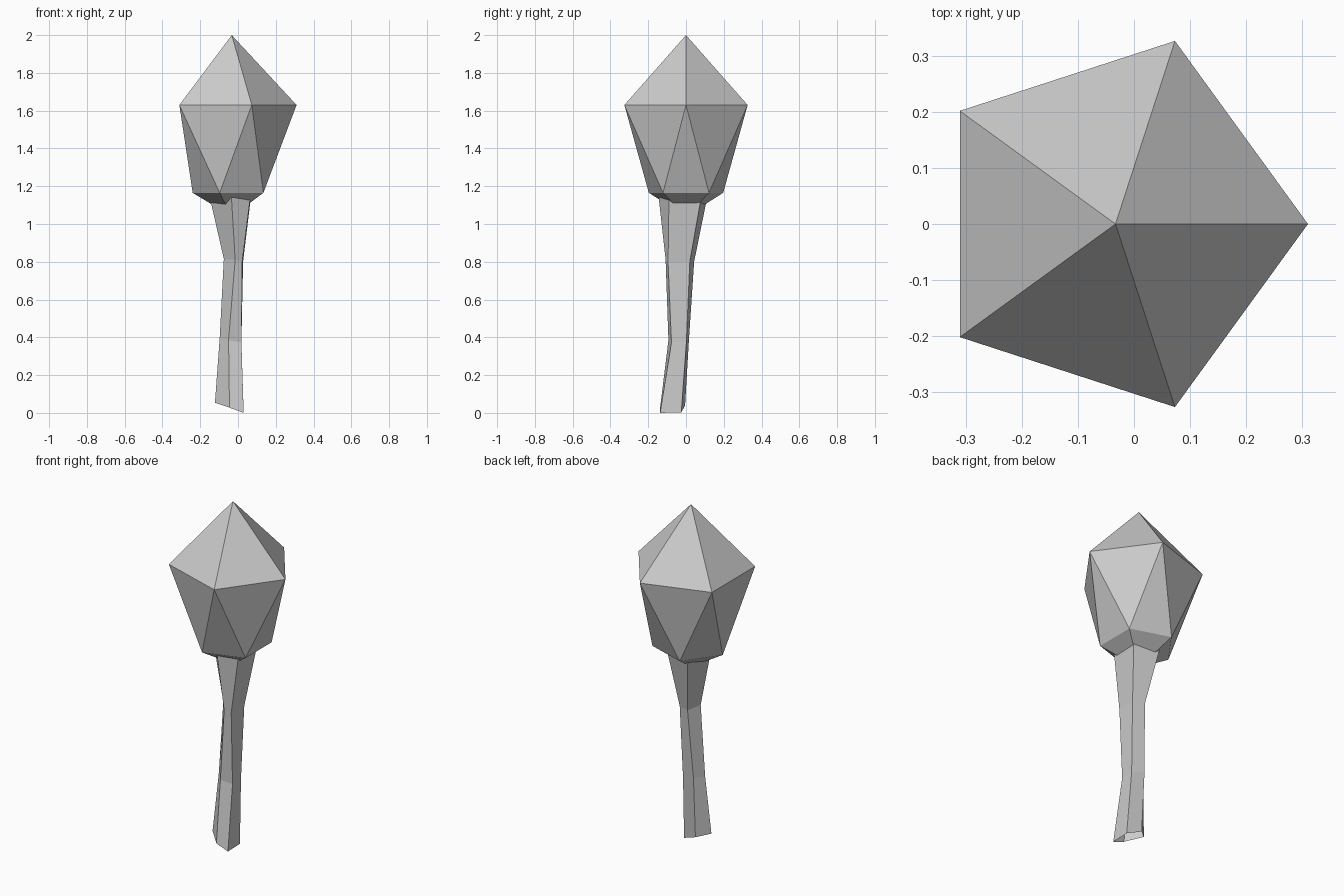
import bpy, bmesh
from math import cos, sin, radians

if "Cube" in bpy.data.objects:
    bpy.data.objects.remove(bpy.data.objects["Cube"])


def new_object(name, bm):
    bmesh.ops.recalc_face_normals(bm, faces=bm.faces)
    mesh = bpy.data.meshes.new(name)
    bm.to_mesh(mesh)
    bm.free()
    obj = bpy.data.objects.new(name, mesh)
    bpy.context.collection.objects.link(obj)
    return obj


# Crown: a stretched icosahedron, wide above and narrow below
CX = -0.033
bm = bmesh.new()


def ring(radius, z, start):
    return [bm.verts.new((CX + radius * cos(radians(start + 72 * i)),
                          radius * sin(radians(start + 72 * i)), z)) for i in range(5)]


top = bm.verts.new((CX, 0, 2.0))
bottom = bm.verts.new((CX, 0, 1.04))
upper = ring(0.343, 1.63, 0)
lower = ring(0.207, 1.165, 36)
for i in range(5):
    j = (i + 1) % 5
    bm.faces.new((top, upper[i], upper[j]))
    bm.faces.new((upper[i], lower[i], upper[j]))
    bm.faces.new((lower[i], lower[j], upper[j]))
    bm.faces.new((bottom, lower[j], lower[i]))
new_object("crown", bm)

# Trunk: a bent, slightly twisted five-sided tube, open at its slanted foot
sections = [
    [(0.03, -0.137, 0.0), (0.03, -0.025, 0.003), (-0.058, -0.005, 0.038),
     (-0.122, -0.063, 0.054), (-0.045, -0.137, 0.028)],
    [(0.018, -0.077, 0.372), (0.018, 0.002, 0.375), (-0.06, 0.016, 0.395),
     (-0.097, -0.04, 0.395), (-0.05, -0.093, 0.385)],
    [(0.022, -0.095, 0.80), (0.027, 0.02, 0.80), (-0.04, 0.043, 0.80),
     (-0.075, -0.03, 0.815), (-0.015, -0.108, 0.81)],
    [(0.065, -0.09, 1.14), (0.068, 0.08, 1.14), (-0.09, 0.112, 1.14),
     (-0.147, -0.015, 1.13), (-0.035, -0.145, 1.145)],
]
bm = bmesh.new()
rings = [[bm.verts.new(p) for p in s] for s in sections]
for a, b in zip(rings, rings[1:]):
    for i in range(5):
        j = (i + 1) % 5
        bm.faces.new((a[i], a[j], b[j], b[i]))
new_object("trunk", bm)
